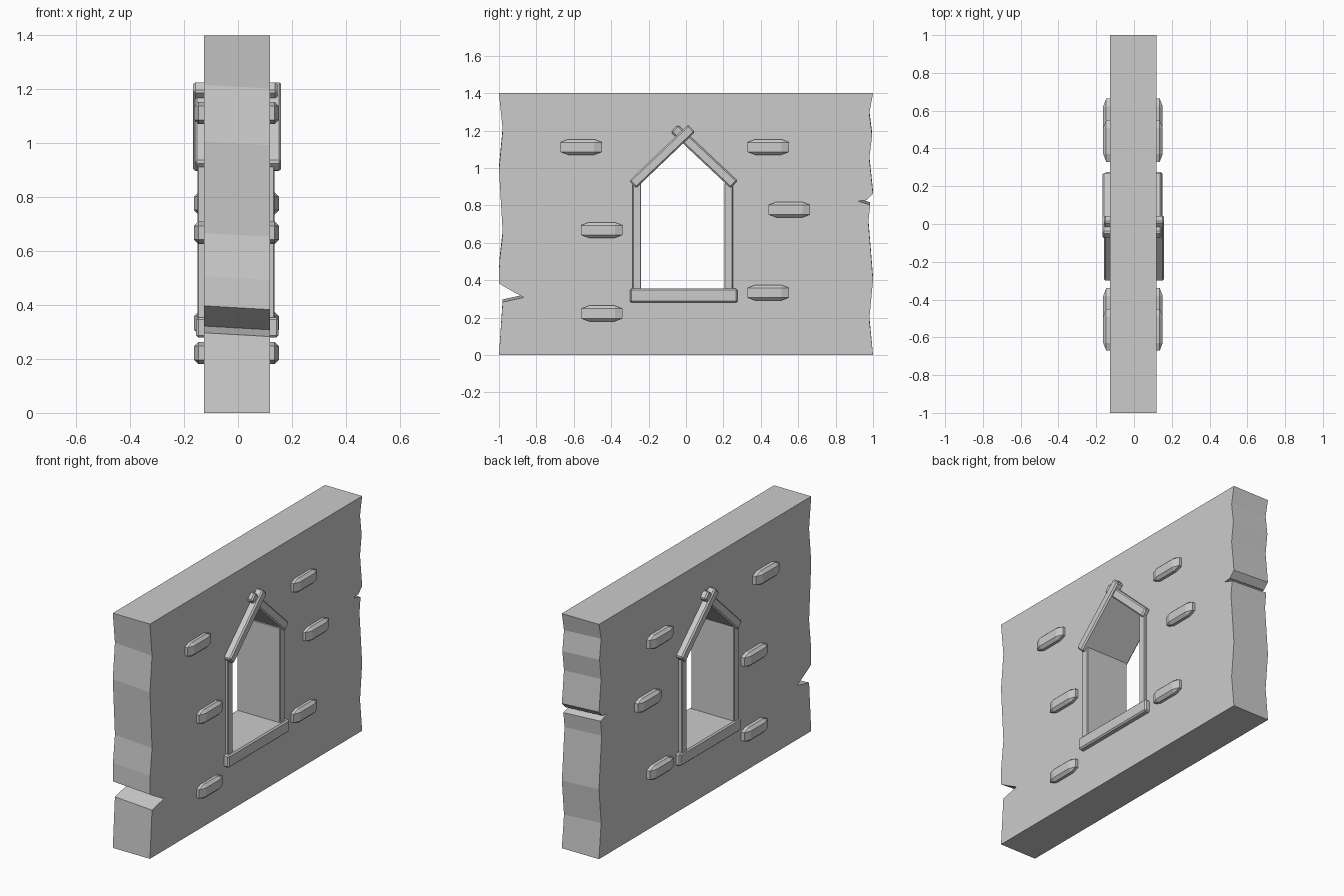
import bpy, bmesh
from math import atan2, hypot
from mathutils import Matrix, Vector

if "Cube" in bpy.data.objects:
    bpy.data.objects.remove(bpy.data.objects["Cube"])


def finish(name, bm):
    bmesh.ops.recalc_face_normals(bm, faces=bm.faces)
    me = bpy.data.meshes.new(name)
    bm.to_mesh(me)
    bm.free()
    ob = bpy.data.objects.new(name, me)
    bpy.context.collection.objects.link(ob)
    return ob


def prism(name, profile, x0, x1, skew=0.0):
    """Extrude a (y, z) profile along x; inner points can drift in z."""
    bm = bmesh.new()
    rings = []
    for x, dz in ((x0, skew), (x1, -skew)):
        rings.append([bm.verts.new((x, y, z + (dz if 0 < z < 1.4 else 0)))
                      for y, z in profile])
    n = len(profile)
    bm.faces.new(rings[0])
    bm.faces.new(rings[1][::-1])
    for i in range(n):
        j = (i + 1) % n
        bm.faces.new((rings[0][i], rings[0][j], rings[1][j], rings[1][i]))
    return finish(name, bm)


def block(name, x0, x1, centre, length, height, angle=0.0, bevel=0.008, stretch=1.0):
    """Chamfered bar through the wall; stretch lengthens the end chamfers."""
    bm = bmesh.new()
    bmesh.ops.create_cube(bm, size=1)
    bmesh.ops.scale(bm, vec=(x1 - x0, length / stretch, height), verts=bm.verts)
    bmesh.ops.bevel(bm, geom=bm.edges[:], offset=bevel, segments=1,
                    profile=0.5, affect='EDGES')
    bmesh.ops.scale(bm, vec=(1, stretch, 1), verts=bm.verts)
    m = (Matrix.Translation(Vector(((x0 + x1) / 2, centre[0], centre[1])))
         @ Matrix.Rotation(angle, 4, 'X'))
    bm.transform(m)
    return finish(name, bm)


def beam(name, x0, x1, a, b, width):
    dy, dz = b[0] - a[0], b[1] - a[1]
    mid = ((a[0] + b[0]) / 2, (a[1] + b[1]) / 2)
    return block(name, x0, x1, mid, hypot(dy, dz), width, atan2(dz, dy))


# Wall slab with chipped ends
left_end = [(-1, 1.4), (-0.98, 1.21), (-1, 1.0), (-0.98, 0.66), (-0.998, 0.5),
            (-1, 0.39), (-0.95, 0.36), (-0.868, 0.315), (-0.98, 0.29), (-1, 0)]
right_end = [(1, 0), (0.98, 0.2), (1, 0.41), (0.975, 0.72), (0.985, 0.81),
             (0.92, 0.83), (0.965, 0.835), (1, 0.87), (0.98, 1.06),
             (0.995, 1.18), (0.98, 1.3), (1, 1.4)]
wall = prism("wall", left_end + right_end, -0.126, 0.119, 0.007)

# Gabled window opening
opening = prism("opening_cutter", [(-0.26, 0.32), (0.228, 0.32), (0.228, 0.925),
                                   (-0.015, 1.16), (-0.26, 0.93)], -0.3, 0.3)
opening.hide_render = True
opening.hide_viewport = True
cut = wall.modifiers.new("opening", 'BOOLEAN')
cut.operation = 'DIFFERENCE'
cut.solver = 'EXACT'
cut.object = opening

# Window frame: posts, sill and crossed gable boards
for name, y in (("left_post", -0.263), ("right_post", 0.228)):
    block(name, -0.15, 0.135, (y, 0.63), 0.045, 0.58, bevel=0.004)
block("sill", -0.155, 0.15, (-0.0125, 0.317), 0.575, 0.075)
beam("left_gable_board", -0.16, 0.16, (-0.285, 0.912), (0.03, 1.212), 0.054)
beam("right_gable_board", -0.166, 0.146, (0.257, 0.912), (-0.062, 1.211), 0.054)

# Protruding stones
for i, c in enumerate([(-0.56, 1.112), (0.44, 1.112), (0.553, 0.777),
                       (-0.45, 0.668), (0.44, 0.333), (-0.45, 0.222)]):
    block(f"stone_{i + 1}", -0.163, 0.152, c, 0.222, 0.083, bevel=0.016, stretch=2.6)
